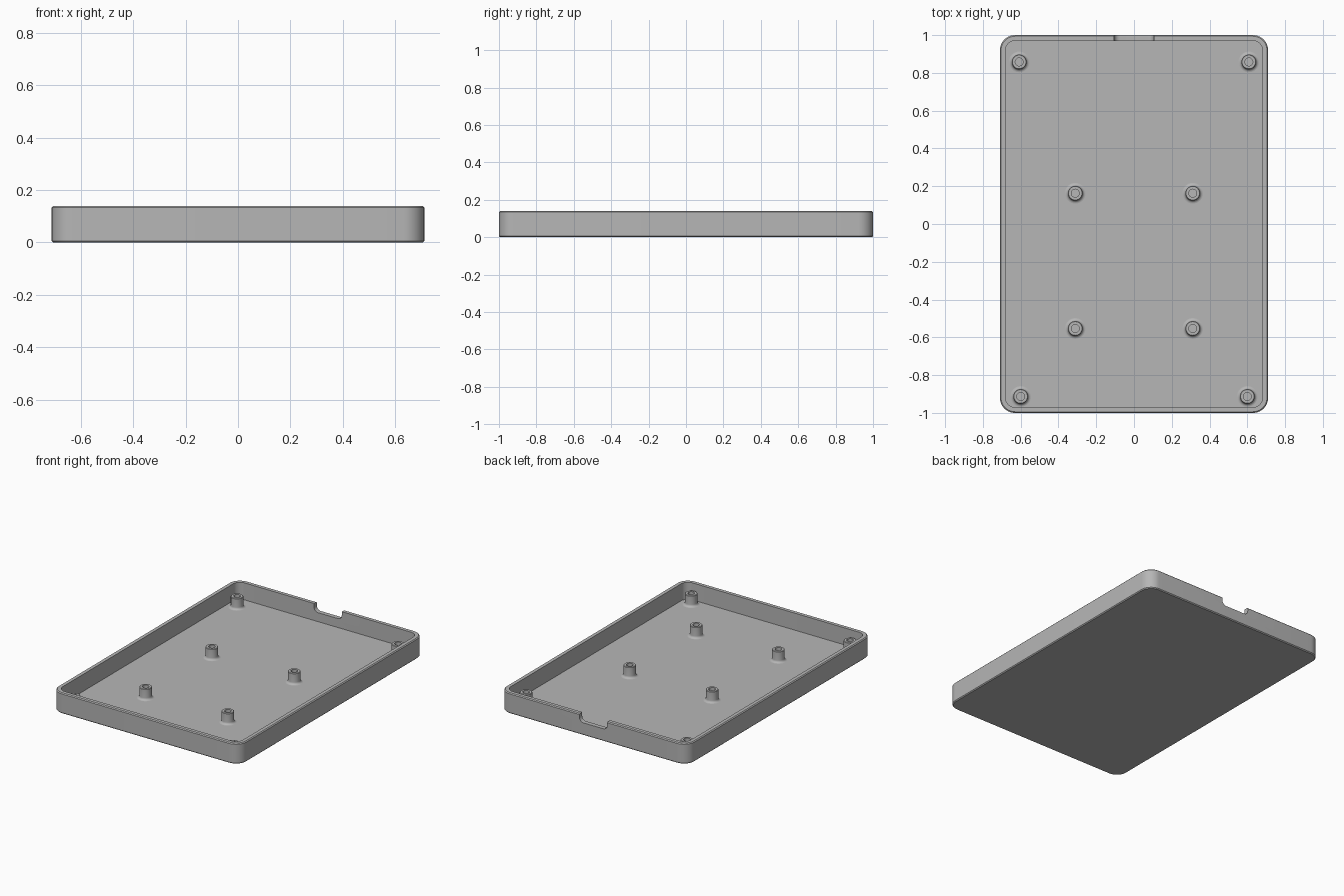
import bpy, bmesh, math
from mathutils import Vector

cube = bpy.data.objects.get("Cube")
if cube:
    bpy.data.objects.remove(cube, do_unlink=True)

grey = bpy.data.materials.new("plain grey")
grey.use_nodes = True
colour = (0.47, 0.47, 0.47, 1)
grey.diffuse_color = colour
grey.node_tree.nodes["Principled BSDF"].inputs["Base Color"].default_value = colour

HALF_X, HALF_Y, HEIGHT = 0.71, 1.0, 0.14
WALL, FLOOR, CORNER, EDGE = 0.03, 0.024, 0.08, 0.006


def finish(name, bm, angle=30):
    """Turn a bmesh into a shaded object."""
    bmesh.ops.recalc_face_normals(bm, faces=bm.faces)
    mesh = bpy.data.meshes.new(name)
    bm.to_mesh(mesh)
    bm.free()
    mesh.materials.append(grey)
    obj = bpy.data.objects.new(name, mesh)
    bpy.context.collection.objects.link(obj)
    shade(obj, angle)
    return obj


def shade(obj, angle=30):
    bpy.ops.object.select_all(action='DESELECT')
    obj.select_set(True)
    bpy.context.view_layer.objects.active = obj
    bpy.ops.object.shade_smooth_by_angle(angle=math.radians(angle))


def rounded_ring(bm, inset, z, steps=10):
    """Rounded rectangle of vertices, inset from the outer wall."""
    r = CORNER - inset
    cx, cy = HALF_X - CORNER, HALF_Y - CORNER
    ring = []
    for q, (sx, sy) in enumerate([(1, 1), (-1, 1), (-1, -1), (1, -1)]):
        for i in range(steps + 1):
            a = (q + i / steps) * math.pi / 2
            ring.append(bm.verts.new((sx * cx + r * math.cos(a),
                                      sy * cy + r * math.sin(a), z)))
    return ring


def bridge(bm, a, b):
    for i in range(len(a)):
        j = (i + 1) % len(a)
        bm.faces.new((a[i], a[j], b[j], b[i]))


# Open tray: underside, walls, rim and floor
bm = bmesh.new()
sections = [(EDGE, 0), (0, EDGE), (0, HEIGHT - EDGE), (EDGE, HEIGHT),
            (WALL, HEIGHT), (WALL, FLOOR)]
rings = [rounded_ring(bm, inset, z) for inset, z in sections]
for lower, upper in zip(rings, rings[1:]):
    bridge(bm, lower, upper)
bm.faces.new(rings[0])
bm.faces.new(rings[-1])
tray = finish("tray", bm)

# Round-bottomed notch in the back wall
bm = bmesh.new()
bmesh.ops.create_cube(bm, size=1)
for v in bm.verts:
    v.co = Vector((v.co.x * 0.21, HALF_Y + v.co.y * 0.12, 0.14 + v.co.z * 0.11))
lower_edges = [e for e in bm.edges if all(v.co.z < 0.1 for v in e.verts)
               and abs(e.verts[0].co.y - e.verts[1].co.y) > 0.1]
bmesh.ops.bevel(bm, geom=lower_edges, offset=0.03, segments=6, profile=0.5,
                affect='EDGES')
cutter = finish("notch_cutter", bm)
cutter.hide_render = True
notch = tray.modifiers.new("notch", 'BOOLEAN')
notch.operation = 'DIFFERENCE'
notch.solver = 'EXACT'
notch.object = cutter
bpy.context.view_layer.objects.active = tray
bpy.ops.object.modifier_apply(modifier=notch.name)
bpy.data.objects.remove(cutter, do_unlink=True)
shade(tray)


# Hollow screw post with a flared foot
def screw_post(name, x, y, segments=32):
    foot, radius, hole, top = 0.055, 0.039, 0.021, 0.1
    flare = foot - radius
    profile = [(foot, FLOOR - 0.002)]
    for i in range(6):
        a = i / 5 * math.pi / 2
        profile.append((foot - flare * math.sin(a),
                        FLOOR + flare * (1 - math.cos(a))))
    profile += [(radius, top - 0.003), (radius - 0.003, top),
                (hole, top), (hole, FLOOR + 0.005)]
    bm = bmesh.new()
    rings = []
    for r, z in profile:
        angles = [2 * math.pi * k / segments for k in range(segments)]
        rings.append([bm.verts.new((x + r * math.cos(a), y + r * math.sin(a), z))
                      for a in angles])
    for lower, upper in zip(rings, rings[1:]):
        bridge(bm, lower, upper)
    bm.faces.new(rings[0])
    bm.faces.new(rings[-1])
    return finish(name, bm)


rows = {"back_corner_post": (0.608, 0.858), "back_inner_post": (0.311, 0.163),
        "front_inner_post": (0.311, -0.553), "front_corner_post": (0.6, -0.913)}
for row, (x, y) in rows.items():
    for side, sign in (("left", 1), ("right", -1)):
        screw_post(f"{row}_{side}", sign * x, y)
